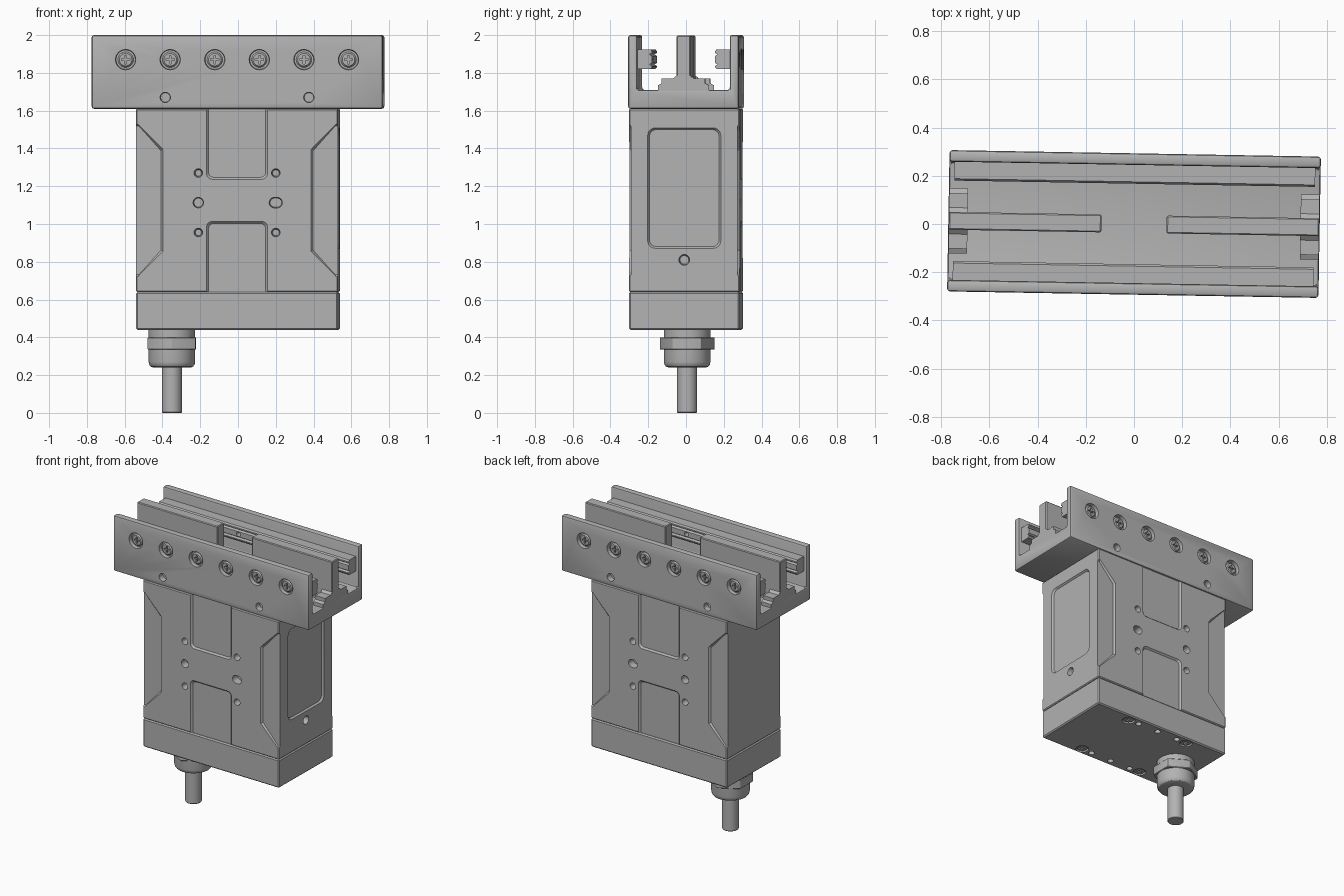
import bpy, bmesh, math
from mathutils import Matrix, Vector

cube = bpy.data.objects.get("Cube")
if cube:
    bpy.data.objects.remove(cube, do_unlink=True)

grey = bpy.data.materials.new("machined_grey")
grey.use_nodes = True
grey.diffuse_color = (0.45, 0.45, 0.45, 1)
grey.node_tree.nodes["Principled BSDF"].inputs["Base Color"].default_value = grey.diffuse_color
parts = []

HALF_Y = 0.293     # half depth of the housing
BODY_X = 0.535     # half width of the body
HEAD_X = 0.77      # half width of the head


# ---- helpers ----
def circle(u, v, r, n=24, turn=0):
    return [(u + r * math.cos(turn + math.tau * i / n),
             v + r * math.sin(turn + math.tau * i / n)) for i in range(n)]


def rounded(u0, u1, v0, v1, r, n=6):
    pts = []
    centres = [(u1 - r, v1 - r), (u0 + r, v1 - r), (u0 + r, v0 + r), (u1 - r, v0 + r)]
    for k, (u, v) in enumerate(centres):
        for i in range(n + 1):
            a = math.pi / 2 * (k + i / n)
            pts.append((u + r * math.cos(a), v + r * math.sin(a)))
    return pts


def rect(u0, u1, v0, v1):
    return [(u0, v0), (u1, v0), (u1, v1), (u0, v1)]


def prism(bm, pts, axis, a, b, inset=0.0):
    """Extrude an outline along an axis; inset narrows the far end."""
    us, vs = zip(*pts)
    cu, cv = (min(us) + max(us)) / 2, (min(vs) + max(vs)) / 2
    su = 1 - 2 * inset / (max(us) - min(us))
    sv = 1 - 2 * inset / (max(vs) - min(vs))

    def place(u, v, t):
        return {"x": (t, u, v), "y": (u, t, v), "z": (u, v, t)}[axis]
    near = [bm.verts.new(place(u, v, a)) for u, v in pts]
    far = [bm.verts.new(place(cu + (u - cu) * su, cv + (v - cv) * sv, b)) for u, v in pts]
    faces = [bm.faces.new(near), bm.faces.new(far[::-1])]
    for i in range(len(pts)):
        j = (i + 1) % len(pts)
        faces.append(bm.faces.new((near[i], far[i], far[j], near[j])))
    bmesh.ops.recalc_face_normals(bm, faces=faces)


def bevel(bm, width, segments=1):
    bmesh.ops.bevel(bm, geom=bm.edges[:], offset=width, segments=segments,
                    profile=0.5, affect="EDGES")


def finish(name, bm, cutter=None):
    mesh = bpy.data.meshes.new(name)
    bmesh.ops.recalc_face_normals(bm, faces=bm.faces[:])
    bm.to_mesh(mesh)
    bm.free()
    obj = bpy.data.objects.new(name, mesh)
    bpy.context.collection.objects.link(obj)
    if cutter:
        cut_mesh = bpy.data.meshes.new("cutter")
        cutter.to_mesh(cut_mesh)
        cutter.free()
        cut = bpy.data.objects.new("cutter", cut_mesh)
        cut.hide_render = True
        bpy.context.collection.objects.link(cut)
        mod = obj.modifiers.new("cut", "BOOLEAN")
        mod.operation, mod.solver, mod.object = "DIFFERENCE", "EXACT", cut
        graph = bpy.context.evaluated_depsgraph_get()
        obj.data = bpy.data.meshes.new_from_object(obj.evaluated_get(graph))
        obj.data.name = name
        obj.modifiers.clear()
        bpy.data.objects.remove(cut, do_unlink=True)
    obj.data.materials.clear()
    obj.data.materials.append(grey)
    obj.data.polygons.foreach_set("use_smooth", [True] * len(obj.data.polygons))
    obj.data.set_sharp_from_angle(angle=math.radians(30))
    parts.append(obj)
    return obj


# ---- main body with shallow recessed panels and holes on both faces ----
bm, cut = bmesh.new(), bmesh.new()
prism(bm, rect(-BODY_X, BODY_X, -HALF_Y, HALF_Y), "z", 0.64, 1.61)
bevel(bm, 0.006)
facet = [(0.39, 1.395), (0.525, 1.53), (0.57, 1.53), (0.57, 0.72), (0.525, 0.72), (0.39, 0.855)]
for s in (-1, 1):
    out, deep = s * (HALF_Y + 0.002), s * (HALF_Y - 0.012)
    prism(cut, rounded(-0.163, 0.163, 1.235, 1.70, 0.03), "y", out, deep, 0.012)
    prism(cut, rounded(-0.163, 0.163, 0.55, 1.015, 0.03), "y", out, deep, 0.012)
    for m in (-1, 1):
        prism(cut, [(m * x, z) for x, z in facet], "y", out, deep, 0.012)
        for z in (0.955, 1.27):
            prism(cut, circle(m * 0.205, z, 0.023), "y", out, s * (HALF_Y - 0.05), 0.006)
    prism(cut, circle(-0.205, 1.113, 0.028), "y", out, s * (HALF_Y - 0.05), 0.004)
    prism(cut, rounded(0.17, 0.24, 1.085, 1.141, 0.0279), "y", out, s * (HALF_Y - 0.05), 0.004)
prism(cut, rounded(-0.195, 0.195, 0.87, 1.51, 0.04), "x", BODY_X + 0.002, BODY_X - 0.012, 0.01)
prism(cut, circle(0, 0.81, 0.029), "x", BODY_X + 0.002, BODY_X - 0.04, 0.006)
finish("main_body", bm, cut)

# ---- base block with screw pockets and pin holes underneath ----
bm, cut = bmesh.new(), bmesh.new()
prism(bm, rect(-BODY_X, BODY_X, -HALF_Y, HALF_Y), "z", 0.44, 0.64)
bevel(bm, 0.008)
for s in (-1, 1):
    for x in (-0.24, 0.24):
        prism(cut, circle(x, s * 0.24, 0.042), "z", 0.43, 0.48)
    for x in (-0.16, 0, 0.16):
        prism(cut, circle(x, s * 0.245, 0.02), "z", 0.43, 0.48)
finish("base_block", bm, cut)

# ---- channel head with side walls, screw pockets and pin holes ----
screw_x = [-0.59 + 0.236 * i for i in range(6)]
bm, cut = bmesh.new(), bmesh.new()
side = [(0.245, 1.71), (0.245, 2.0), (HALF_Y, 2.0), (HALF_Y, 1.61)]
prism(bm, side + [(-y, z) for y, z in reversed(side)], "x", -HEAD_X, HEAD_X)
bevel(bm, 0.012, 2)
for s in (-1, 1):
    out = s * (HALF_Y + 0.01)
    for x in screw_x:
        prism(cut, circle(x, 1.87, 0.055, 32), "y", out, s * (HALF_Y - 0.025), 0.004)
    for x in (-0.38, 0.38):
        prism(cut, circle(x, 1.67, 0.028), "y", out, s * (HALF_Y - 0.04), 0.003)
finish("head_channel", bm, cut)

# ---- centre ribs and stepped end pads inside the channel ----
for s, label in ((-1, "right"), (1, "left")):
    bm = bmesh.new()
    prism(bm, rect(-0.037, 0.037, 1.69, 1.997), "x", s * 0.135, s * (HEAD_X - 0.002))
    bevel(bm, 0.005)
    finish(label + "_centre_rib", bm)
    step = [(0.135, 1.69), (0.135, 1.735), (0.115, 1.745), (0.115, 1.77), (0.055, 1.77), (0.037, 1.785)]
    bm = bmesh.new()
    prism(bm, step + [(-y, z) for y, z in reversed(step)], "x", s * 0.69, s * (HEAD_X - 0.002))
    finish(label + "_end_pad", bm)

# ---- guide rails with two grooves and mounting holes ----
rail = [(0.25, 1.82), (0.175, 1.82), (0.167, 1.83), (0.167, 1.837), (0.18, 1.845), (0.167, 1.853),
        (0.167, 1.89), (0.18, 1.898), (0.167, 1.906), (0.167, 1.915), (0.175, 1.925), (0.25, 1.925)]
for s, label in ((-1, "front"), (1, "back")):
    bm, cut = bmesh.new(), bmesh.new()
    prism(bm, [(s * y, z) for y, z in rail], "x", -0.748, 0.748)
    for x in screw_x:
        prism(cut, circle(x, 1.871, 0.016, 16), "y", s * 0.15, s * 0.20)
    finish(label + "_guide_rail", bm, cut)

# ---- cross-head screws, one mesh reused ----
bm, cut = bmesh.new(), bmesh.new()
prism(bm, circle(0, 0, 0.041, 32), "z", -0.02, 0.008)
prism(bm, circle(0, 0, 0.041, 32), "z", 0.008, 0.017, 0.008)
bmesh.ops.remove_doubles(bm, verts=bm.verts[:], dist=0.0001)
bmesh.ops.delete(bm, geom=[f for f in bm.faces if len(f.verts) > 4
                           and abs(f.calc_center_median().z - 0.008) < 0.001], context="FACES")
a, b = 0.022, 0.005
prism(cut, [(b, b), (b, a), (-b, a), (-b, b), (-a, b), (-a, -b),
            (-b, -b), (-b, -a), (b, -a), (b, -b), (a, -b), (a, b)], "z", 0.03, 0.002)
screw = finish("head_screw", bm, cut)
spots = [((x, s * (HALF_Y - 0.025), 1.87), (0, s, 0)) for s in (-1, 1) for x in screw_x]
spots += [((x, s * 0.24, 0.462), (0, 0, -1)) for s in (-1, 1) for x in (-0.24, 0.24)]
for i, (pos, normal) in enumerate(spots):
    obj = screw if i == 0 else screw.copy()
    if i:
        bpy.context.collection.objects.link(obj)
        parts.append(obj)
    if normal[2]:
        obj.name = "base_screw"
    turn = Vector((0, 0, 1)).rotation_difference(Vector(normal)).to_matrix().to_4x4()
    obj.matrix_basis = Matrix.Translation(pos) @ turn


# ---- cable gland: turned sleeve, hexagon nut and cable ----
def turned(name, profile, x):
    bm = bmesh.new()
    verts = [bm.verts.new((x + r, 0, z)) for r, z in profile]
    edges = [bm.edges.new(pair) for pair in zip(verts, verts[1:])]
    bmesh.ops.spin(bm, geom=verts + edges, cent=(x, 0, 0), axis=(0, 0, 1),
                   angle=math.tau, steps=48)
    bmesh.ops.remove_doubles(bm, verts=bm.verts[:], dist=0.0001)
    finish(name, bm)


GLAND_X = -0.35
turned("gland_sleeve", [(0, 0.24), (0.098, 0.24), (0.112, 0.245), (0.12, 0.255), (0.123, 0.27),
                        (0.123, 0.445), (0, 0.445)], GLAND_X)
turned("cable", [(0, 0), (0.05, 0), (0.053, 0.004), (0.053, 0.25), (0, 0.25)], GLAND_X)
bm = bmesh.new()
prism(bm, circle(GLAND_X, 0, 0.147, 6, math.pi / 2), "z", 0.335, 0.40)
bevel(bm, 0.004)
finish("gland_nut", bm)

# ---- slight twist of the whole assembly about the vertical axis ----
twist = Matrix.Rotation(math.radians(-1), 4, "Z")
for obj in parts:
    obj.matrix_basis = twist @ obj.matrix_basis
